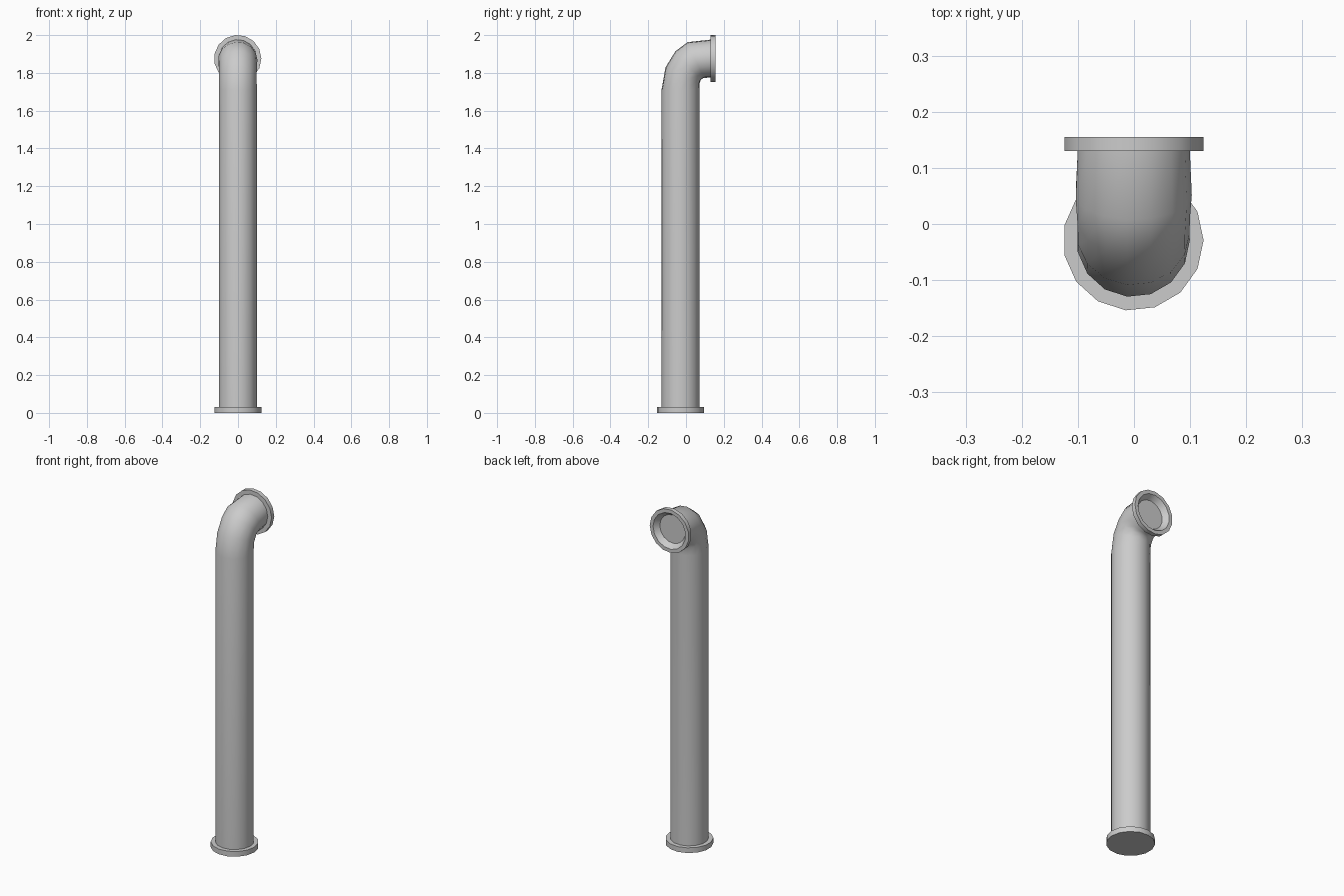
import bpy, bmesh, math
from mathutils import Vector

if "Cube" in bpy.data.objects:
    bpy.data.objects.remove(bpy.data.objects["Cube"])

SIDES = 15
CX = -0.0015


def loft(name, rings, cap_start=False, cap_end=False):
    """Skin 15-sided rings; each ring is (outer (y, z), inner (y, z))."""
    bm = bmesh.new()
    loops = []
    for (oy, oz), (iy, iz) in rings:
        outer, inner = Vector((CX, oy, oz)), Vector((CX, iy, iz))
        mid, d = (outer + inner) / 2, (inner - outer) / 2
        side = Vector((d.length, 0, 0))
        angs = [2 * math.pi * i / SIDES for i in range(SIDES)]
        loops.append([bm.verts.new(mid + side * math.cos(a) + d * math.sin(a)) for a in angs])
    for a, b in zip(loops, loops[1:]):
        for i in range(SIDES):
            j = (i + 1) % SIDES
            bm.faces.new((a[i], a[j], b[j], b[i]))
    if cap_start:
        bm.faces.new(loops[0][::-1])
    if cap_end:
        bm.faces.new(loops[-1])
    me = bpy.data.meshes.new(name)
    bm.to_mesh(me)
    bm.free()
    ob = bpy.data.objects.new(name, me)
    bpy.context.collection.objects.link(ob)
    bpy.context.view_layer.objects.active = ob
    ob.select_set(True)
    bpy.ops.object.shade_smooth_by_angle(angle=math.radians(40))
    ob.select_set(False)
    return ob


def flat(z, r):
    """Horizontal ring around the upright pipe axis."""
    return ((-0.029 - r, z), (-0.029 + r, z))


def upright(y, r):
    """Vertical ring around the outlet axis."""
    return ((y, 1.8755 + r), (y, 1.8755 - r))


# Upright pipe with elbow
loft("pipe", [
    flat(0.03, 0.101),
    flat(1.71, 0.101),
    ((-0.109, 1.83), (0.073, 1.745)),
    ((-0.056, 1.915), (0.080, 1.765)),
    ((0.008, 1.963), (0.095, 1.773)),
    upright(0.13, 0.101),
])

# Flange at the foot, closed underneath
loft("base_flange", [flat(0, 0.1255), flat(0.03, 0.1255), flat(0.03, 0.101)], cap_start=True)

# Flange at the outlet with a shallow tapered recess
loft("outlet_flange", [
    upright(0.13, 0.101),
    upright(0.13, 0.1252),
    upright(0.155, 0.1252),
    upright(0.155, 0.104),
    upright(0.125, 0.082),
], cap_end=True)
